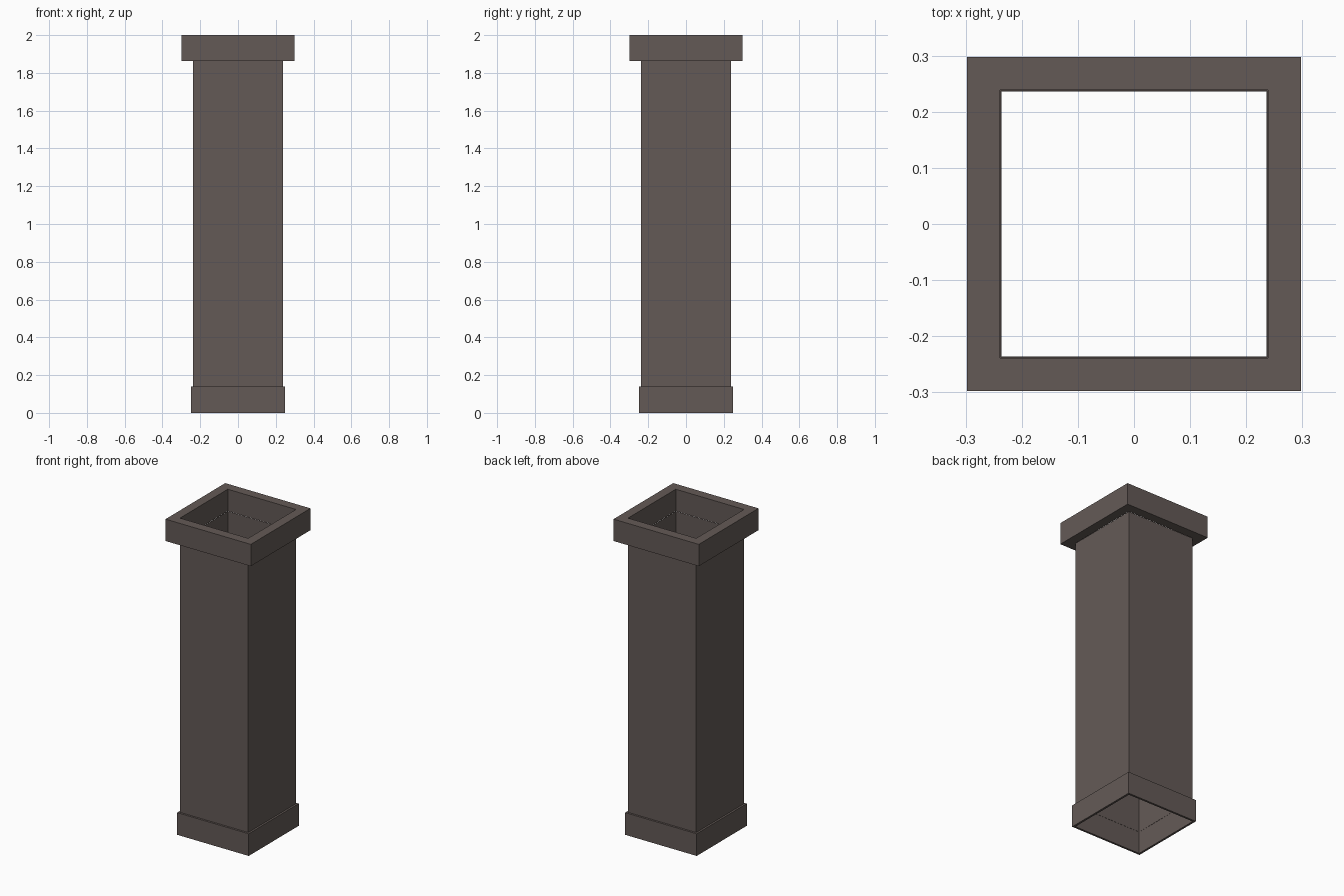
import bpy, bmesh

if "Cube" in bpy.data.objects:
    bpy.data.objects.remove(bpy.data.objects["Cube"])

mat = bpy.data.materials.new("dark brown stone")
mat.diffuse_color = (0.127, 0.102, 0.094, 1)
mat.use_nodes = True
mat.node_tree.nodes["Principled BSDF"].inputs["Base Color"].default_value = mat.diffuse_color


def square_tube(name, outer, inner, z0, z1):
    """Hollow square tube given half-widths and its height range."""
    bm = bmesh.new()
    corners = [(-1, -1), (1, -1), (1, 1), (-1, 1)]
    rings = [[bm.verts.new((x * r, y * r, z)) for x, y in corners]
             for r, z in ((outer, z0), (outer, z1), (inner, z1), (inner, z0))]
    for i in range(4):
        a, b = rings[i], rings[(i + 1) % 4]
        for j in range(4):
            k = (j + 1) % 4
            bm.faces.new((a[j], a[k], b[k], b[j]))
    bmesh.ops.recalc_face_normals(bm, faces=bm.faces)
    me = bpy.data.meshes.new(name)
    bm.to_mesh(me)
    bm.free()
    me.materials.append(mat)
    ob = bpy.data.objects.new(name, me)
    bpy.context.collection.objects.link(ob)
    return ob


# thin hollow shaft, base collar and wider top collar
square_tube("shaft", 0.2375, 0.236, 0.14, 1.862)
square_tube("base_collar", 0.25, 0.2372, 0.0, 0.14)
square_tube("top_collar", 0.298, 0.2385, 1.862, 2.0)
